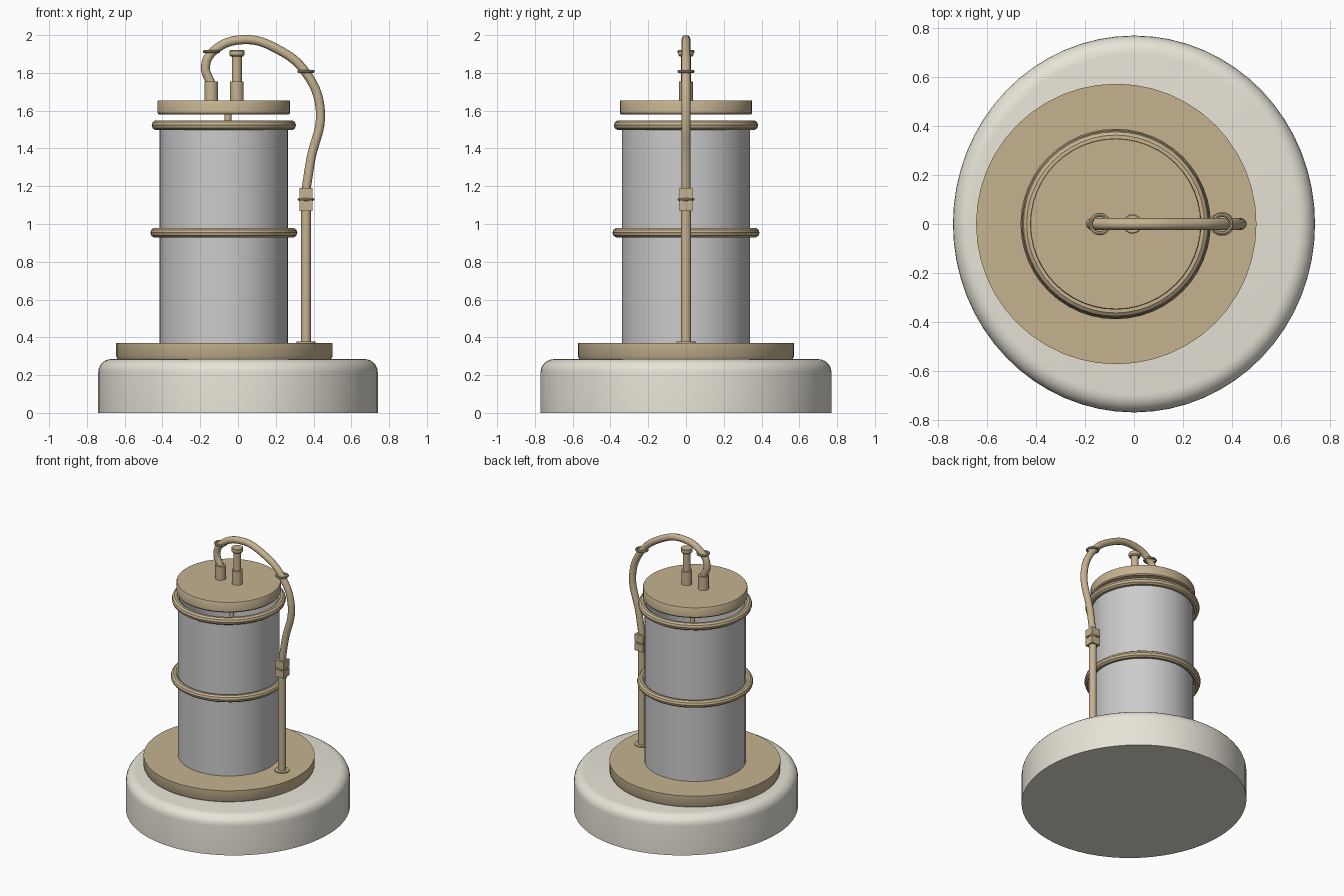
import bpy, bmesh, math
from mathutils import Vector

if "Cube" in bpy.data.objects:
    bpy.data.objects.remove(bpy.data.objects["Cube"])

def material(name, col):
    m = bpy.data.materials.new(name)
    m.diffuse_color = (*col, 1)
    m.use_nodes = True
    m.node_tree.nodes["Principled BSDF"].inputs["Base Color"].default_value = m.diffuse_color
    return m

TAN = material("tan_metal", (0.56, 0.45, 0.28))
CREAM = material("cream_base", (0.80, 0.77, 0.68))
CX = -0.075  # axis of the jar

def finish(ob, mat):
    if mat:
        ob.data.materials.append(mat)
    bpy.ops.object.select_all(action='DESELECT')
    ob.select_set(True)
    bpy.context.view_layer.objects.active = ob
    bpy.ops.object.shade_smooth_by_angle(angle=math.radians(35))
    return ob

def lathe(name, profile, x, mat, n=48, closed=False, sy=1.0):
    """Revolve (radius, z) points about a vertical axis at x."""
    bm = bmesh.new()
    rings = []
    for r, z in profile:
        rings.append([bm.verts.new((x + r * math.cos(2 * math.pi * i / n),
                                    sy * r * math.sin(2 * math.pi * i / n), z)) for i in range(n)])
    pairs = list(zip(rings, rings[1:])) + ([(rings[-1], rings[0])] if closed else [])
    for a, b in pairs:
        for i in range(n):
            j = (i + 1) % n
            bm.faces.new((a[i], a[j], b[j], b[i]))
    if not closed:
        bm.faces.new(rings[0])
        bm.faces.new(rings[-1])
    bmesh.ops.recalc_face_normals(bm, faces=bm.faces)
    me = bpy.data.meshes.new(name)
    bm.to_mesh(me)
    bm.free()
    ob = bpy.data.objects.new(name, me)
    bpy.context.collection.objects.link(ob)
    return finish(ob, mat)

def rod(name, x, r, z0, z1, n=20):
    return lathe(name, [(r, z0), (r, z1)], x, TAN, n)

def ring(name, x, z, major, minor, n=48, m=10):
    bpy.ops.mesh.primitive_torus_add(major_radius=major, minor_radius=minor, major_segments=n,
                                     minor_segments=m, location=(x, 0, z))
    ob = bpy.context.object
    ob.name = name
    return finish(ob, TAN)

# Base with rounded top edge, slightly oval
b = 0.07
arc = [(0.74 - b + b * math.cos(t * math.pi / 12), 0.285 - b + b * math.sin(t * math.pi / 12))
       for t in range(7)]
lathe("base", [(0.74, 0)] + arc, 0, CREAM, 64, sy=0.77 / 0.74)

# Round plate, open glass jar and lid
lathe("plate", [(0.565, 0.285), (0.573, 0.30), (0.573, 0.37)], -0.0725, TAN)
lathe("glass_jar", [(0.34, 0.365), (0.34, 1.535), (0.33, 1.535), (0.33, 0.365)], CX, None, closed=True)
lathe("lid", [(0.345, 1.58), (0.35, 1.587), (0.35, 1.65), (0.347, 1.655)], CX, TAN)
rod("inner_stem", -0.053, 0.018, 0.37, 1.58, 16)

# Bands round the jar
ring("upper_band", CX, 1.523, 0.355, 0.027)
ring("lower_band", CX, 0.954, 0.363, 0.026)

# Upright pipe with foot flange and block connector
rod("pipe", 0.36, 0.026, 0.37, 1.08)
rod("pipe_flange", 0.36, 0.05, 0.365, 0.377)
for name, z in (("lower_connector", 1.098), ("upper_connector", 1.162)):
    bpy.ops.mesh.primitive_cube_add(size=1, location=(0.36, 0, z))
    c = bpy.context.object
    c.name = name
    c.scale = (0.07, 0.07, 0.056)
    finish(c, TAN)
rod("connector_core", 0.36, 0.03, 1.10, 1.16)
ring("connector_ring", 0.36, 1.13, 0.038, 0.007, 20, 8)

# Lid fittings
for name, x in (("hose_socket", -0.142), ("valve_socket", -0.006)):
    rod(name, x, 0.036, 1.65, 1.755)
rod("valve_stem", -0.006, 0.026, 1.75, 1.90)
lathe("valve_cap", [(0.034, 1.888), (0.04, 1.895), (0.04, 1.917), (0.036, 1.92)], -0.006, TAN, 20)

# Bent hose
pts = [(0.36, 1.18), (0.385, 1.34), (0.436, 1.60), (0.36, 1.80), (0.21, 1.925),
       (0.03, 1.976), (-0.13, 1.915), (-0.172, 1.835), (-0.142, 1.74)]
cu = bpy.data.curves.new("hose", 'CURVE')
cu.dimensions = '3D'
cu.bevel_depth = 0.024
cu.bevel_resolution = 4
cu.use_fill_caps = True
sp = cu.splines.new('BEZIER')
sp.resolution_u = 8
sp.bezier_points.add(len(pts) - 1)
for p, (x, z) in zip(sp.bezier_points, pts):
    p.co = Vector((x, 0, z))
    p.handle_left_type = p.handle_right_type = 'AUTO'
cu.materials.append(TAN)
hose = bpy.data.objects.new("hose", cu)
bpy.context.collection.objects.link(hose)

# Hose clamps
ring("hose_clamp_right", 0.36, 1.808, 0.038, 0.008, 20, 8)
ring("hose_clamp_left", -0.14, 1.913, 0.038, 0.008, 20, 8)
